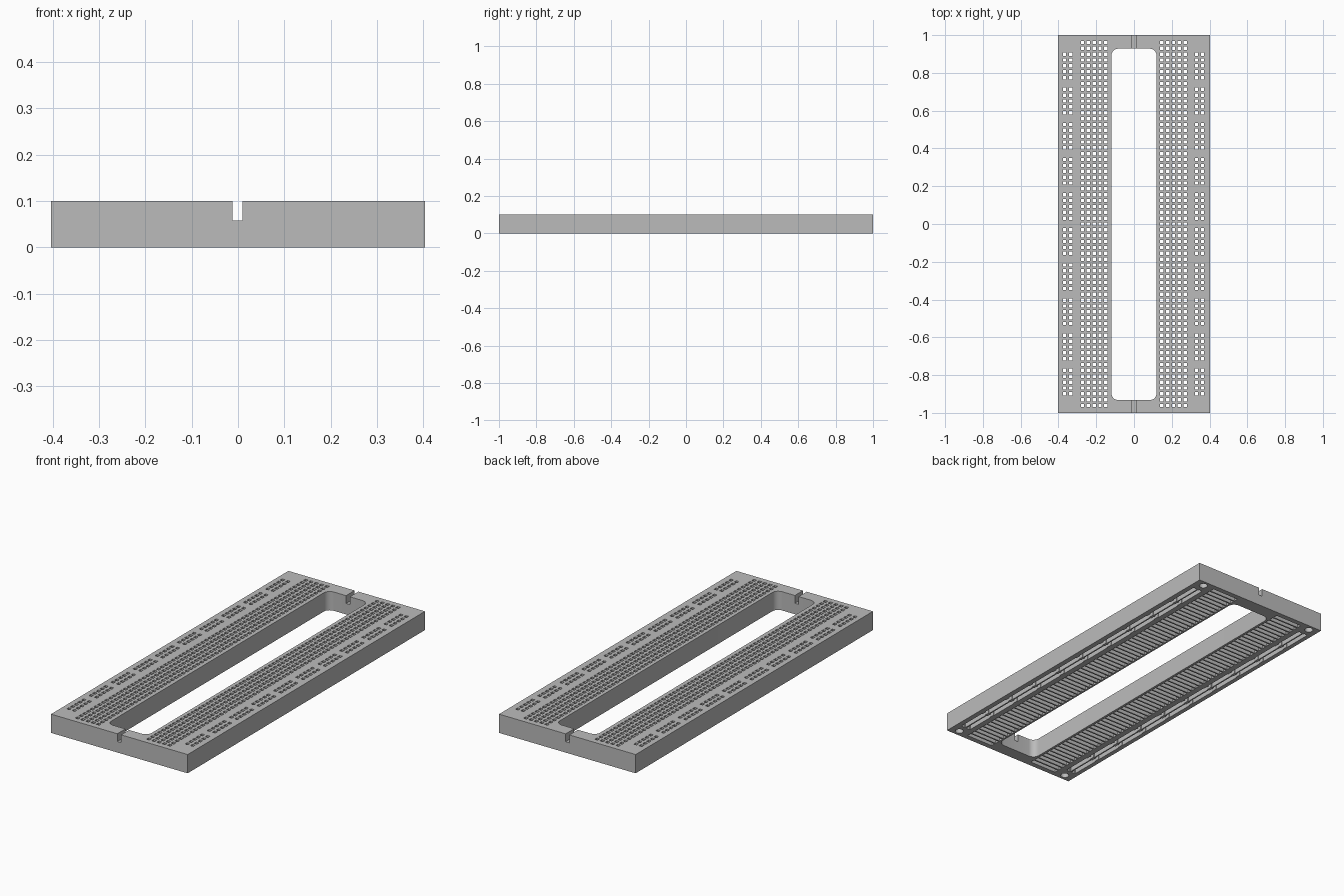
import bpy, bmesh, math
from mathutils import Matrix

if "Cube" in bpy.data.objects:
    bpy.data.objects.remove(bpy.data.objects["Cube"])

PITCH = 0.031          # hole spacing
W, L, H = 0.403, 1.0, 0.1   # half width, half length, height
SKIN = 0.08            # underside pockets stop here

grey = bpy.data.materials.new("light grey plastic")
grey.diffuse_color = (0.5, 0.5, 0.5, 1)
grey.use_nodes = True
grey.node_tree.nodes["Principled BSDF"].inputs["Base Color"].default_value = grey.diffuse_color


def box(bm, x0, x1, y0, y1, z0, z1):
    m = (Matrix.Translation(((x0 + x1) / 2, (y0 + y1) / 2, (z0 + z1) / 2))
         @ Matrix.Diagonal((x1 - x0, y1 - y0, z1 - z0, 1)))
    return bmesh.ops.create_cube(bm, size=1, matrix=m)["verts"]


def centred(bm, x, y, w, d, z0, z1):
    return box(bm, x - w / 2, x + w / 2, y - d / 2, y + d / 2, z0, z1)


def to_object(bm, name):
    bmesh.ops.recalc_face_normals(bm, faces=bm.faces)
    mesh = bpy.data.meshes.new(name)
    bm.to_mesh(mesh)
    bm.free()
    mesh.materials.append(grey)
    ob = bpy.data.objects.new(name, mesh)
    bpy.context.collection.objects.link(ob)
    return ob


# Board slab
bm = bmesh.new()
box(bm, -W, W, -L, L, 0, H)
board = to_object(bm, "board")


def cut(bm, name):
    """Subtract the given solids from the board, then discard them."""
    cutter = to_object(bm, name)
    cutter.hide_render = True
    mod = board.modifiers.new(name, 'BOOLEAN')
    mod.operation = 'DIFFERENCE'
    mod.solver = 'EXACT'
    mod.object = cutter
    bpy.context.view_layer.objects.active = board
    bpy.ops.object.modifier_apply(modifier=name)
    bpy.data.objects.remove(cutter)


# Long central opening with rounded corners
bm = bmesh.new()
verts = box(bm, -0.119, 0.119, -0.932, 0.928, -0.1, 0.2)
edges = [e for e in bm.edges if abs(e.verts[0].co.z - e.verts[1].co.z) > 0.1]
bmesh.ops.bevel(bm, geom=edges, offset=0.035, segments=8, profile=0.5,
                affect='EDGES')
cut(bm, "opening_cutter")

# Notches in both end bars
bm = bmesh.new()
for y in (-0.96, 0.96):
    centred(bm, -0.001, y, 0.022, 0.14, 0.058, 0.2)
cut(bm, "notch_cutter")

groups = [(g - 4.5) * 6 * PITCH for g in range(10)]
rail_xs = [s * 0.349 - 0.002 + o for s in (-1, 1) for o in (-0.016, 0.016)]

# Underside: clip pocket for each row, wide rail pockets, blind corner holes
bm = bmesh.new()
for s in (-1, 1):
    for r in range(-31, 32):
        centred(bm, s * 0.21 - 0.001, r * PITCH, 0.16, 0.023, -0.05, SKIN)
    for y in (-0.966, 0.966):
        bmesh.ops.create_cone(bm, cap_ends=True, segments=24, radius1=0.021,
                              radius2=0.021, depth=0.12,
                              matrix=Matrix.Translation((s * 0.35, y, 0)))
for x in rail_xs:
    for y in groups:
        centred(bm, x, y, 0.025, 5 * PITCH, -0.05, SKIN)
cut(bm, "pocket_cutter")

# Narrow channels joining the rail pockets
bm = bmesh.new()
for x in rail_xs:
    centred(bm, x, 0, 0.017, 1.84, -0.06, SKIN - 0.005)
cut(bm, "channel_cutter")

# Square contact holes through the top skin
bm = bmesh.new()
for s in (-1, 1):
    for c in range(-2, 3):
        for r in range(-31, 32):
            centred(bm, s * 0.21 - 0.001 + c * PITCH, r * PITCH,
                    0.0175, 0.0175, 0.05, 0.15)
for x in rail_xs:
    for y in groups:
        for r in range(-2, 3):
            centred(bm, x, y + r * PITCH, 0.0165, 0.0175, 0.05, 0.15)
cut(bm, "contact_hole_cutter")

# Smooth only the rounded walls
bpy.ops.object.select_all(action='DESELECT')
board.select_set(True)
bpy.context.view_layer.objects.active = board
bpy.ops.object.shade_smooth_by_angle(angle=math.radians(30))
